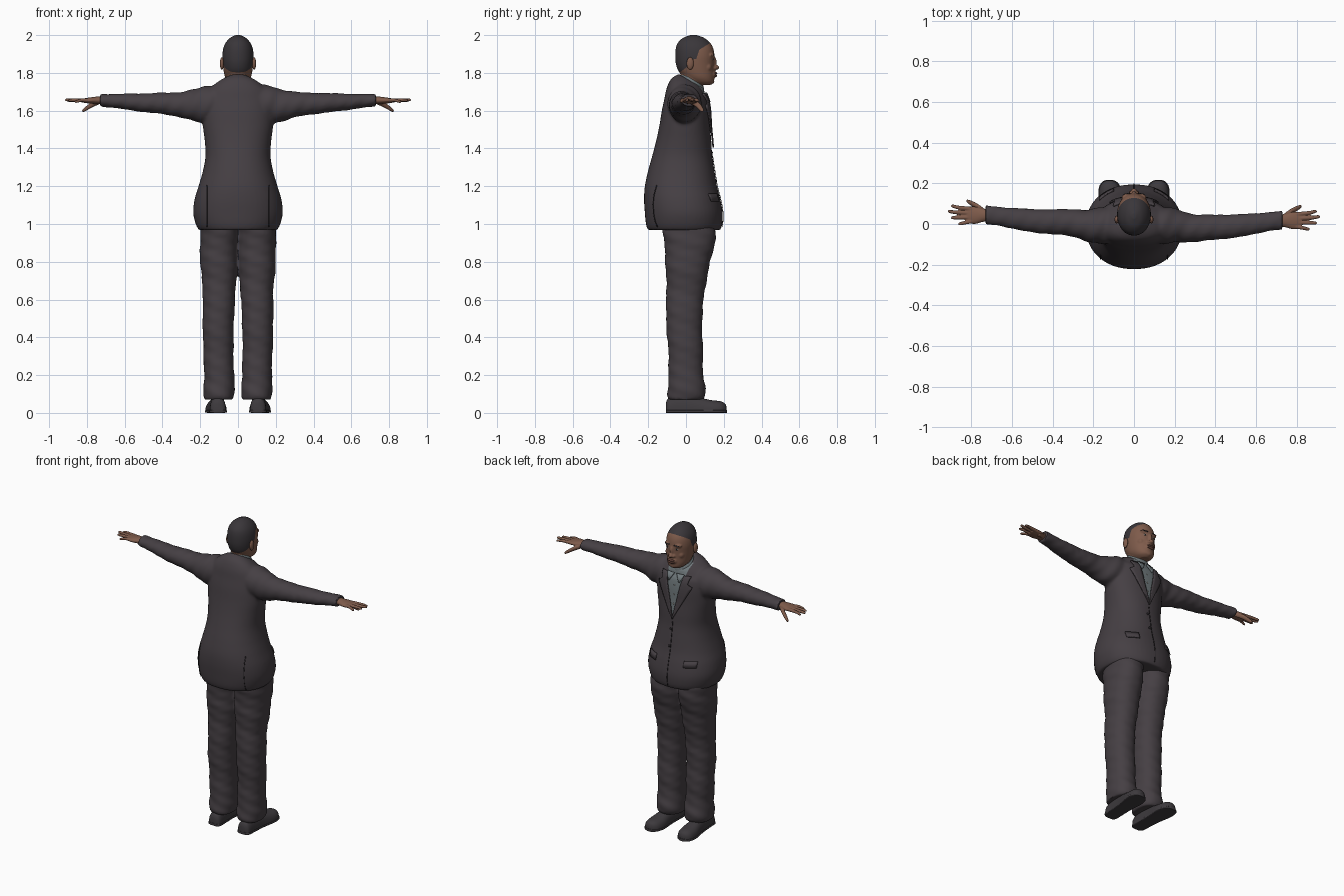
import bpy, bmesh, math
from mathutils import Vector
from mathutils.bvhtree import BVHTree

if "Cube" in bpy.data.objects:
    bpy.data.objects.remove(bpy.data.objects["Cube"])


def material(name, *rgb):
    m = bpy.data.materials.new(name)
    m.use_nodes = True
    m.diffuse_color = (*rgb, 1)
    m.node_tree.nodes["Principled BSDF"].inputs["Base Color"].default_value = (*rgb, 1)
    return m


SUIT = material("charcoal suit", .06, .05, .057)
SEAM = material("dark seam", .02, .017, .02)
SHIRT = material("grey shirt", .16, .19, .2)
SKIN = material("brown skin", .21, .105, .07)
LIPS = material("lip brown", .15, .065, .05)
HAIR = material("short hair", .042, .037, .042)
SHOE = material("shoe leather", .047, .042, .047)
EYE = material("eye white", .4, .36, .32)
built = []


def add(name, bm, *mats):
    bmesh.ops.recalc_face_normals(bm, faces=bm.faces)
    me = bpy.data.meshes.new(name)
    bm.to_mesh(me)
    bm.free()
    for m in mats:
        me.materials.append(m)
    ob = bpy.data.objects.new(name, me)
    bpy.context.collection.objects.link(ob)
    built.append(ob)
    return ob


def spline(rows, steps):
    # Catmull-Rom through the given rows of numbers
    out = []
    for i in range(len(rows) - 1):
        a, b, c, d = (rows[min(max(k, 0), len(rows) - 1)] for k in range(i - 1, i + 3))
        for s in range(steps):
            t = s / steps
            out.append([q + .5 * t * (r - p + t * (2*p - 5*q + 4*r - w + t * (3*(q - r) + w - p)))
                        for p, q, r, w in zip(a, b, c, d)])
    return out + [list(rows[-1])]


def loft(name, axis, rows, mat, power=2, sides=32, steps=5, fold=0, floor=None):
    # each row: position on axis, two centre values, two radii, optional tilt
    rows = [tuple(r) + (0,) * (6 - len(r)) for r in rows]
    bm = bmesh.new()
    rings = []
    for t, u, v, ru, rv, tilt in spline(rows, steps):
        ring = []
        for k in range(sides):
            a = 2 * math.pi * k / sides
            c, s = math.cos(a), math.sin(a)
            grow = 1 + fold * math.sin(t * 57 + 2 * a) * math.sin(t * 23 + a)
            pu = u + ru * grow * math.copysign(abs(c) ** (2 / power), c)
            pv = v + rv * grow * math.copysign(abs(s) ** (2 / power), s)
            if floor is not None:
                pv = max(pv, floor)
            pt = t - tilt * rv * s
            ring.append(bm.verts.new({"x": (pt, pu, pv), "y": (pu, pt, pv), "z": (pu, pv, pt)}[axis]))
        rings.append(ring)
    for p, q in zip(rings, rings[1:]):
        for k in range(sides):
            n = (k + 1) % sides
            bm.faces.new((p[k], p[n], q[n], q[k]))
    bm.faces.new(rings[0])
    bm.faces.new(rings[-1])
    return add(name, bm, mat)


def blob(name, loc, radii, mat):
    bm = bmesh.new()
    bmesh.ops.create_uvsphere(bm, u_segments=20, v_segments=12, radius=1)
    bmesh.ops.scale(bm, vec=radii, verts=bm.verts)
    bmesh.ops.translate(bm, vec=loc, verts=bm.verts)
    return add(name, bm, mat)


def fuse(name, parts, voxel, smooth, *mats):
    # blend overlapping parts into one skin
    bm = bmesh.new()
    for p in parts:
        bm.from_mesh(p.data)
        built.remove(p)
        bpy.data.objects.remove(p)
    ob = add(name, bm, mats[0])
    rm = ob.modifiers.new("blend", "REMESH")
    rm.mode = "VOXEL"
    rm.voxel_size = voxel
    sm = ob.modifiers.new("soften", "SMOOTH")
    sm.iterations = smooth
    dg = bpy.context.evaluated_depsgraph_get()
    me = bpy.data.meshes.new_from_object(ob.evaluated_get(dg))
    ob.modifiers.clear()
    ob.data = me
    me.materials.clear()
    for m in mats:
        me.materials.append(m)
    return ob


def paint(ob, cuts, rule):
    # cut along planes, colour faces by rule, return a ray-cast tree
    bm = bmesh.new()
    bm.from_mesh(ob.data)
    for co, no in cuts:
        bmesh.ops.bisect_plane(bm, geom=bm.verts[:] + bm.edges[:] + bm.faces[:],
                               plane_co=co, plane_no=no, dist=1e-5)
    for f in bm.faces:
        f.material_index = int(rule(f.calc_center_median()))
    bm.to_mesh(ob.data)
    tree = BVHTree.FromBMesh(bm)
    bm.free()
    return tree


def surface(tree, x, z, d=1):
    hit = tree.ray_cast(Vector((x, d, z)), Vector((0, -d, 0)))[0]
    return hit.y if hit else .05 * d


def plate(name, tree, edges, mat, lift, d=1, across=4):
    # strip lying on a body; edges: rows of z, x inside, x outside
    bm = bmesh.new()
    grid = []
    for z, x0, x1 in edges:
        xs = [x0 + (x1 - x0) * k / across for k in range(across + 1)]
        grid.append([bm.verts.new((x, surface(tree, x, z, d) + d * lift, z)) for x in xs])
    for p, q in zip(grid, grid[1:]):
        for k in range(across):
            bm.faces.new((p[k], p[k + 1], q[k + 1], q[k]))
    ob = add(name, bm, mat)
    thick = ob.modifiers.new("thickness", "SOLIDIFY")
    thick.thickness = lift
    thick.offset = 0
    return ob


# Jacket: body and sleeves blended together
body = loft("body", "z", [
    (.968, 0, -.01, .207, .192), (1.0, 0, -.01, .224, .202), (1.06, 0, -.012, .237, .206),
    (1.13, 0, -.02, .23, .202), (1.2, 0, -.027, .209, .191), (1.28, 0, -.025, .186, .176),
    (1.36, 0, -.02, .172, .159), (1.44, 0, -.012, .176, .146), (1.52, 0, -.007, .186, .134),
    (1.6, 0, -.002, .19, .126), (1.66, 0, 0, .185, .115), (1.7, 0, 0, .165, .102, .2),
    (1.735, 0, .01, .122, .087, .4), (1.754, 0, .03, .077, .067, .6)], SUIT, 2.2, 48)
sleeves = [loft("sleeve", "x", [
    (s * x, y + (.0 if x < .3 else -.013 * s), z, ry, rz) for x, y, z, ry, rz in (
        (.09, -.005, 1.645, .09, .09), (.16, -.008, 1.635, .09, .098), (.22, -.01, 1.628, .08, .088),
        (.3, -.007, 1.632, .068, .068), (.4, -.003, 1.638, .062, .057), (.55, .008, 1.645, .055, .046),
        (.66, .025, 1.652, .047, .037), (.73, .031, 1.655, .047, .034))], SUIT, fold=.05) for s in (1, -1)]
jacket = fuse("jacket", [body] + sleeves, .009, 3, SUIT, SHIRT)
LOW, SLOPE = 1.4, .22
chest = paint(jacket, [((0, 0, LOW), (1, 0, -s * SLOPE)) for s in (1, -1)],
              lambda c: c.y > .03 and abs(c.x) < SLOPE * (c.z - LOW))

# Lapels, shirt collar points, seams and buttons
for s, side in ((1, "left"), (-1, "right")):
    rows = []
    for k in range(19):
        t = k / 18
        z = LOW + .005 + .285 * t
        inner = SLOPE * (z - LOW)
        width = .07 * min(1, t / .75) if t < .78 else .038
        rows.append((z, s * (inner - .004), s * (inner + width)))
    plate(side + "_lapel", chest, rows, SUIT, .008)
    plate(side + "_collar_point", chest,
          [(1.645, s * .036, s * .038), (1.67, s * .022, s * .052), (1.695, s * .008, s * .06)], SHIRT, .009)
    plate(side + "_back_vent", chest,
          [(.985 + .02 * k, s * .163, s * .166) for k in range(12)], SEAM, .003, -1, 1)
    plate(side + "_pocket_flap", chest,
          [(1.12, s * .1, s * .17), (1.16, s * .1, s * .17)], SUIT, .006, across=8)
plate("front_opening", chest, [(.985 + .02 * k, -.0015, .0015) for k in range(21)], SEAM, .003, across=1)
for z in (1.335, 1.23):
    blob("jacket_button", (.012, surface(chest, .012, z), z), (.008, .005, .008), SEAM)
for k in range(3):
    z = 1.5 + .06 * k
    blob("shirt_button", (0, surface(chest, 0, z), z), (.004, .003, .004), EYE)
loft("shirt_collar", "z", [(1.735, 0, .033, .07, .064, .6), (1.755, 0, .033, .066, .062, .6),
                           (1.766, 0, .033, .06, .058, .6)], SHIRT)

# Trousers and shoes
legs = []
for s, side in ((1, "left"), (-1, "right")):
    legs.append(loft("leg", "z", [(z, s * x, y, rx, ry) for z, x, y, rx, ry in (
        (1.05, .1, .01, .1, .13), (.95, .1, .02, .1, .14), (.8, .101, .01, .099, .119),
        (.65, .1, -.002, .087, .102), (.5, .104, -.01, .083, .096), (.35, .104, -.003, .08, .092),
        (.2, .1, 0, .079, .092), (.13, .1, .002, .083, .1), (.09, .1, .002, .08, .1),
        (.07, .1, 0, .074, .09))], SUIT, 2.2, 40, fold=.04))
    outline = [(-.106, .105, .025, .045), (-.09, .106, .041, .068), (-.03, .108, .043, .082),
               (.05, .112, .046, .075), (.13, .116, .056, .058), (.18, .119, .05, .052),
               (.205, .12, .033, .041), (.215, .12, .012, .022)]
    loft(side + "_shoe", "y", [(y, s * x, .01, w, h) for y, x, w, h in outline], SHOE, 2.4, floor=.01)
    loft(side + "_sole", "y", [(y * 1.01, s * x, .008, w + .003, .008) for y, x, w, h in outline], SHOE, 5)
fuse("trousers", legs, .009, 2, SUIT)

# Hands: palm, four fingers and a thumb
for s, side in ((1, "left"), (-1, "right")):
    dy = -.013 * s
    palm = [(.69, .03, 1.655, .028, .022), (.74, .03, 1.655, .032, .02),
            (.785, .03, 1.654, .043, .016), (.825, .032, 1.653, .038, .01)]
    parts = [loft("palm", "x", [(s * x, y + dy, z, a, b) for x, y, z, a, b in palm], SKIN)]
    for y0, x1, y1, z1 in ((.06, .9, .075, 1.652), (.04, .916, .049, 1.657),
                           (.02, .9, .018, 1.655), (.002, .865, -.012, 1.648)):
        parts.append(loft("finger", "x", [
            (s * .79, y0 + dy, 1.654, .011, .011), (s * (x1 - .04), (y0 + y1) / 2 + dy, 1.656, .0095, .009),
            (s * (x1 - .008), y1 + dy, z1, .008, .007), (s * x1, y1 + dy, z1, .003, .003)], SKIN, sides=16))
    parts.append(loft("thumb", "x", [
        (s * .735, .045 + dy, 1.648, .016, .015), (s * .775, .075 + dy, 1.63, .015, .014),
        (s * .812, .095 + dy, 1.606, .011, .011), (s * .825, .101 + dy, 1.598, .005, .005)], SKIN, sides=16))
    fuse(side + "_hand", parts, .0035, 1, SKIN)

# Head: skull, neck, brow, nose, cheeks and chin blended, then hair cut in
parts = [
    loft("skull", "z", [
        (1.735, 0, .09, .03, .038), (1.75, 0, .085, .052, .062), (1.775, 0, .07, .068, .08),
        (1.81, 0, .055, .076, .095), (1.85, 0, .048, .081, .102), (1.89, 0, .047, .083, .104),
        (1.93, 0, .045, .078, .099), (1.96, 0, .042, .065, .085), (1.986, 0, .04, .041, .055),
        (2.001, 0, .04, .01, .013)], SKIN, 2.1, 40),
    loft("neck", "z", [(1.68, 0, .025, .058, .058), (1.75, 0, .028, .058, .058),
                       (1.83, 0, .03, .06, .06)], SKIN),
    blob("nose_bridge", (0, .15, 1.855), (.011, .012, .032), SKIN),
    blob("nose_tip", (0, .16, 1.829), (.015, .016, .013), SKIN),
    blob("muzzle", (0, .138, 1.792), (.034, .024, .024), SKIN),
    blob("chin", (0, .131, 1.755), (.026, .019, .016), SKIN)]
for s in (1, -1):
    parts += [blob("nostril", (s * .015, .151, 1.825), (.01, .012, .009), SKIN),
              blob("brow_ridge", (s * .033, .133, 1.894), (.028, .017, .011), SKIN),
              blob("cheek", (s * .043, .112, 1.83), (.022, .024, .024), SKIN)]
head = fuse("head", parts, .005, 2, SKIN, HAIR)
hairline = [(.16, 1.972), (.13, 1.96), (.07, 1.922), (.055, 1.875), (.03, 1.87),
            (.01, 1.835), (-.03, 1.805), (-.09, 1.78)]


def is_hair(c):
    for (y0, z0), (y1, z1) in zip(hairline, hairline[1:]):
        if y1 <= c.y <= y0:
            return c.z > z0 + (z1 - z0) * (c.y - y0) / (y1 - y0)
    return False


face = paint(head, [((0, y0, z0), (0, z0 - z1, y1 - y0))
                    for (y0, z0), (y1, z1) in zip(hairline, hairline[1:])], is_hair)
for s, side in ((1, "left"), (-1, "right")):
    blob(side + "_ear", (s * .085, .022, 1.85), (.011, .019, .033), SKIN)
    blob(side + "_eye", (s * .032, surface(face, .032, 1.872) - .001, 1.872), (.013, .004, .0055), EYE)
    blob(side + "_iris", (s * .032, surface(face, .032, 1.872) + .0015, 1.872), (.005, .002, .005), SEAM)
    plate(side + "_eyebrow", face, [(1.893, s * .016, s * .05), (1.899, s * .018, s * .052)], HAIR, .002)
for name, z in (("upper_lip", 1.798), ("lower_lip", 1.785)):
    blob(name, (0, surface(face, 0, z) - .003, z), (.026, .008, .0065), LIPS)

# Smooth shading with crisp edges kept
bpy.ops.object.select_all(action="DESELECT")
for ob in built:
    ob.select_set(True)
bpy.context.view_layer.objects.active = jacket
bpy.ops.object.shade_smooth_by_angle(angle=math.radians(45))
